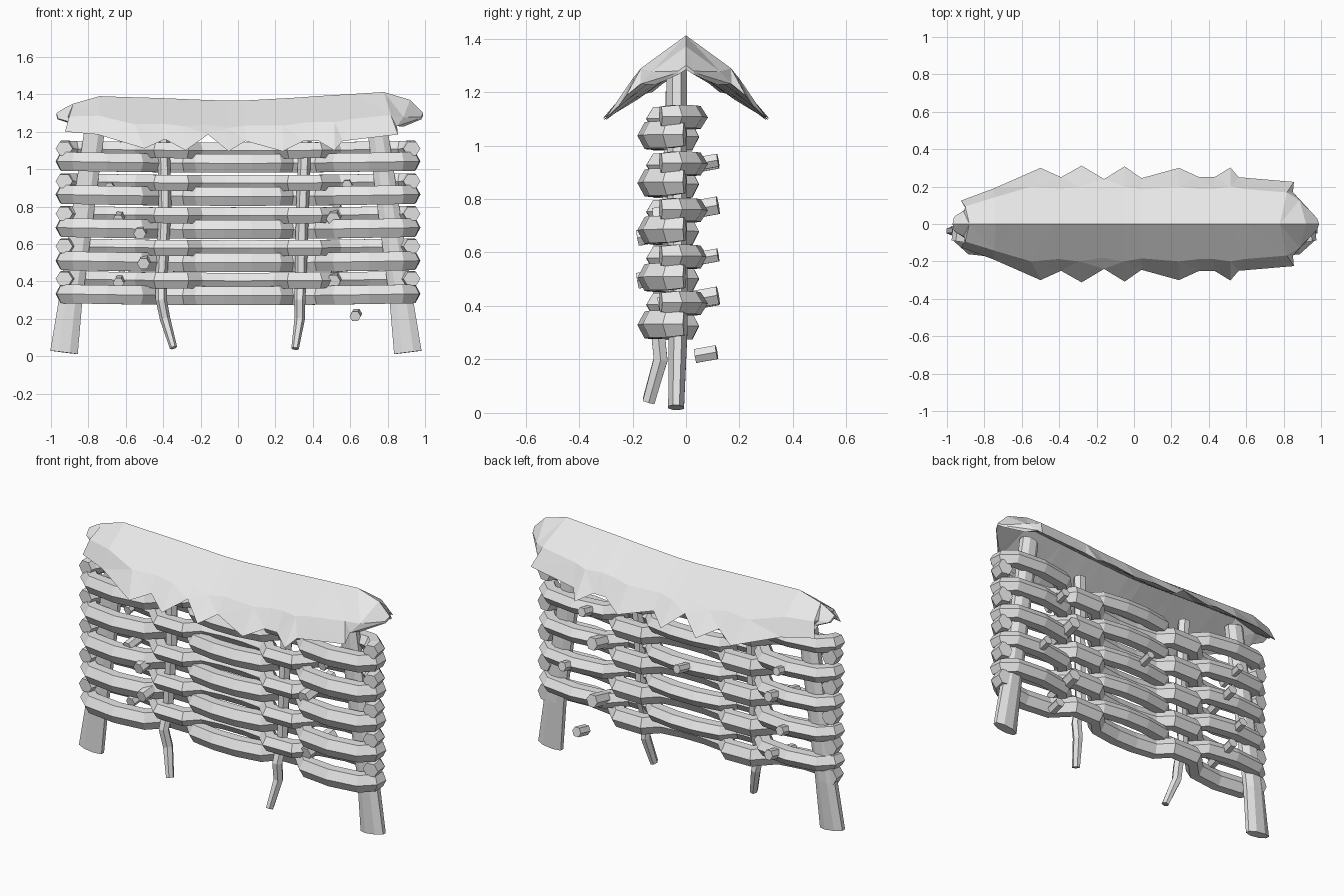
import bpy, bmesh, math
from mathutils import Vector

if "Cube" in bpy.data.objects:
    bpy.data.objects.remove(bpy.data.objects["Cube"])

grey = bpy.data.materials.new("pale_grey")
grey.use_nodes = True
grey.diffuse_color = (0.8, 0.8, 0.8, 1)
grey.node_tree.nodes["Principled BSDF"].inputs["Base Color"].default_value = (0.8, 0.8, 0.8, 1)


def finish(bm, name):
    bmesh.ops.recalc_face_normals(bm, faces=bm.faces)
    mesh = bpy.data.meshes.new(name)
    bm.to_mesh(mesh)
    bm.free()
    mesh.materials.append(grey)
    obj = bpy.data.objects.new(name, mesh)
    bpy.context.collection.objects.link(obj)
    return obj


def tube(name, path, sizes, up, sides=6, turn=0.0):
    """Sweep a flat-sided section along path; sizes holds (side, up) radii."""
    bm = bmesh.new()
    pts = [Vector(p) for p in path]
    rings = []
    for i, p in enumerate(pts):
        t = (pts[min(i + 1, len(pts) - 1)] - pts[max(i - 1, 0)]).normalized()
        side = t.cross(Vector(up)).normalized()
        top = side.cross(t)
        a, b = sizes[i]
        angles = [turn + math.tau * k / sides for k in range(sides)]
        rings.append([bm.verts.new(p + side * a * math.cos(g) + top * b * math.sin(g))
                      for g in angles])
    for r, s in zip(rings, rings[1:]):
        for k in range(sides):
            n = (k + 1) % sides
            bm.faces.new((r[k], r[n], s[n], s[k]))
    bm.faces.new(rings[0])
    bm.faces.new(rings[-1])
    return finish(bm, name)


# Woven rails: ends wrap the posts; half path mirrored in x, back rails mirrored in y
half = [(0.93, -0.005), (0.922, -0.06), (0.87, -0.11), (0.7, -0.128), (0.53, -0.105),
        (0.43, -0.002), (0.28, -0.002), (0.21, -0.075), (0.07, -0.095)]
MID = -0.05


def rail(name, z, flip, height):
    line = [(-x, y) for x, y in half] + [(x, y) for x, y in reversed(half)]
    path, sizes = [], []
    for i, (x, y) in enumerate(line):
        end = i in (0, len(line) - 1)
        sag = 0.012 * (1 - x * x)
        path.append((x, 2 * MID - y if flip else y, z - sag))
        scale = 0.85 if end else 1.0
        sizes.append((0.054 * scale, height * scale))
    tube(name, path, sizes, (0, 0, 1))


for i in range(5):
    rail(f"front_rail_{i + 1}", 0.335 + 0.177 * i, False, 0.058)
    rail(f"back_rail_{i + 1}", 0.415 + 0.174 * i, True, 0.049)

# Broad leaning end posts
for name, s, bottom, top in (("left", 1, 0.908, 0.735), ("right", -1, 0.93, 0.755)):
    tube(f"{name}_end_post",
         [(s * bottom, -0.037, 0.02), (s * (bottom - 0.035), -0.03, 0.3), (s * top, -0.035, 1.29)],
         [(0.08, 0.032), (0.068, 0.038), (0.058, 0.042)], (0, 1, 0), 8, math.pi / 8)

# Thin crooked stakes, kinked forward under the lowest rail
stakes = {"left": [(0.305, 0.04), (0.33, 0.2), (0.33, 0.3), (0.335, 0.42), (0.345, 0.8), (0.36, 1.2)],
          "right": [(-0.345, 0.045), (-0.39, 0.2), (-0.41, 0.3), (-0.41, 0.42), (-0.39, 0.8),
                    (-0.4, 1.2)]}
depths = (-0.14, -0.095, -0.105, -0.065, -0.06, -0.045)
for name, pts in stakes.items():
    tube(f"{name}_stake", [(x, y, z) for (x, z), y in zip(pts, depths)],
         [(0.02, 0.026), (0.028, 0.03), (0.03, 0.03), (0.032, 0.03), (0.034, 0.032),
          (0.034, 0.036)], (0, 1, 0))

# Short twig pegs: x, z, start y, end y, radius
pegs = [(-0.68, 0.92, -0.05, 0.12, 0.025), (0.59, 0.93, -0.05, 0.12, 0.028),
        (-0.63, 0.75, -0.12, 0.12, 0.03), (0.52, 0.755, -0.12, 0.12, 0.038),
        (-0.52, 0.665, -0.18, -0.06, 0.034), (-0.5, 0.505, -0.18, -0.06, 0.034),
        (-0.63, 0.41, -0.09, 0.12, 0.03), (0.52, 0.42, -0.1, 0.12, 0.038),
        (0.72, 0.58, 0.0, 0.12, 0.028), (-0.7, 0.58, 0.0, 0.12, 0.028),
        (-0.03, 0.76, -0.04, 0.12, 0.026), (0.63, 0.22, 0.035, 0.115, 0.03)]
for i, (x, z, y0, y1, r) in enumerate(pegs):
    rise = 0.09 * (y1 - y0)
    tube(f"twig_peg_{i + 1}", [(x - rise / 2, y0, z - rise), (x + rise / 2, y1, z + rise)],
         [(r, r), (r, r)], (0, 0, 1))

# Thatched roof: ridge x, ridge z, eave x, eave y, eave z
columns = [(-0.97, 1.3, -0.96, 0.04, 1.27), (-0.93, 1.325, -0.89, 0.085, 1.25),
           (-0.88, 1.35, -0.925, 0.125, 1.2), (-0.74, 1.39, -0.75, 0.19, 1.185),
           (-0.6, 1.385, -0.5, 0.3, 1.11),
           (-0.42, 1.38, -0.39, 0.25, 1.16), (-0.3, 1.375, -0.28, 0.312, 1.1),
           (-0.18, 1.37, -0.16, 0.24, 1.185), (-0.06, 1.366, -0.05, 0.308, 1.095),
           (0.04, 1.367, 0.04, 0.245, 1.15), (0.24, 1.378, 0.24, 0.3, 1.095),
           (0.34, 1.384, 0.35, 0.25, 1.15), (0.42, 1.39, 0.43, 0.25, 1.15),
           (0.52, 1.396, 0.515, 0.302, 1.1),
           (0.62, 1.402, 0.56, 0.25, 1.15), (0.78, 1.412, 0.855, 0.225, 1.185),
           (0.92, 1.37, 0.85, 0.17, 1.23), (0.99, 1.3, 0.97, 0.04, 1.27)]


def roof():
    bm = bmesh.new()
    sections = []
    for rx, rz, ex, ey, ez in columns:
        # Steep fringe hangs from a shoulder part-way down the slope
        sx, sy = (rx + ex) / 2, min(0.2, ey * 0.75)
        sz = rz - 0.73 * sy
        thick = min(0.05, (rz - ez) * 0.4)
        ring = [(ex, -ey, ez), (sx, -sy, sz), (rx, 0, rz), (sx, sy, sz), (ex, ey, ez),
                (sx, sy * 0.92, sz - thick), (rx, 0, rz - thick * 1.3),
                (sx, -sy * 0.92, sz - thick)]
        sections.append([bm.verts.new(v) for v in ring])
    for a, b in zip(sections, sections[1:]):
        for k in range(8):
            n = (k + 1) % 8
            bm.faces.new((a[k], a[n], b[n], b[k]))
    for s in (sections[0], sections[-1]):
        for k in ((0, 1, 7), (1, 2, 6, 7), (2, 3, 5, 6), (3, 4, 5)):
            bm.faces.new([s[j] for j in k])
    bmesh.ops.triangulate(bm, faces=[f for f in bm.faces if len(f.verts) == 4])
    return finish(bm, "thatched_roof")


roof()
